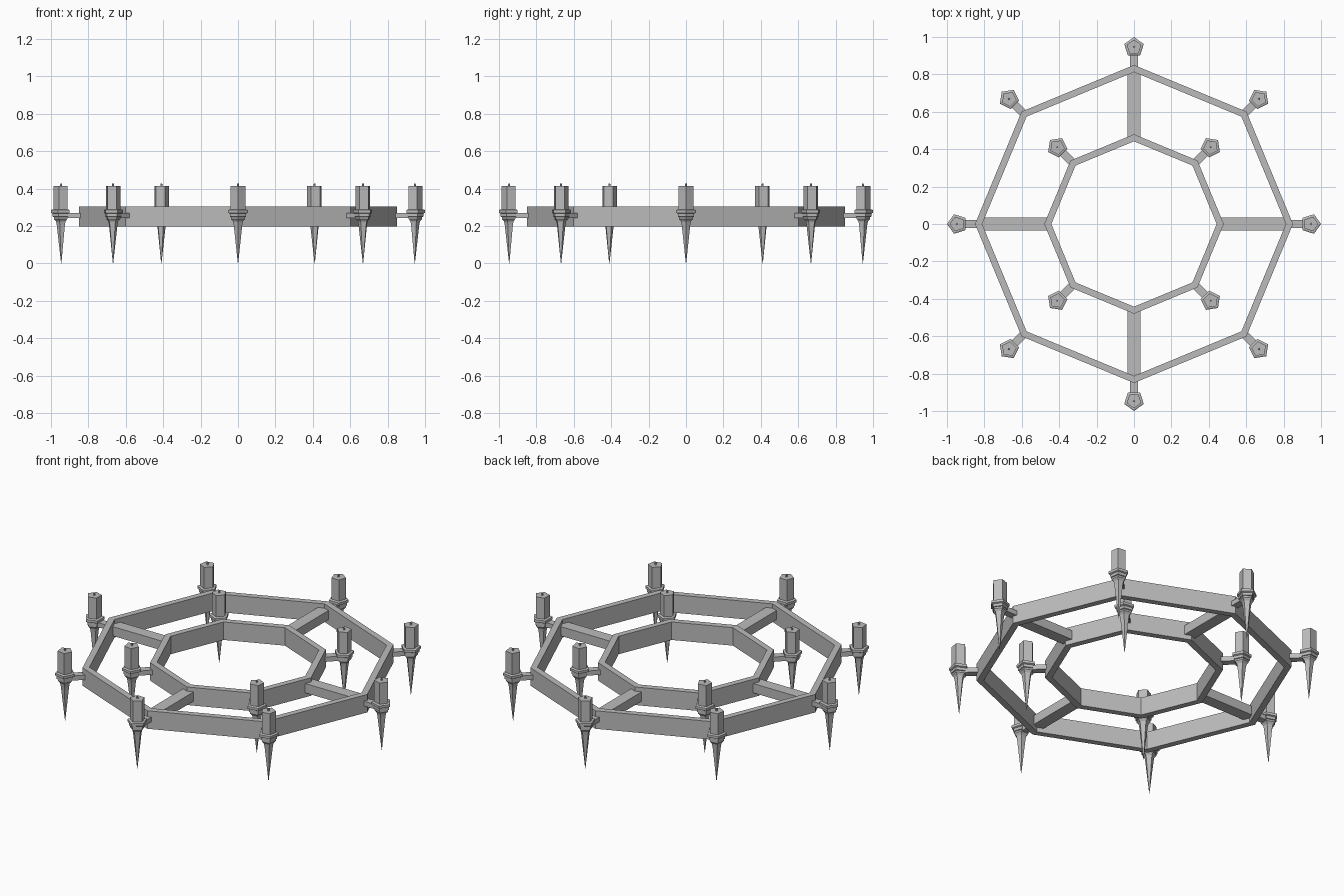
import bpy, bmesh
from math import pi, cos, sin

cube = bpy.data.objects.get("Cube")
if cube:
    bpy.data.objects.remove(cube)

iron = bpy.data.materials.new("grey_iron")
iron.use_nodes = True
GREY = (0.5, 0.5, 0.5, 1)
iron.diffuse_color = GREY
iron.node_tree.nodes["Principled BSDF"].inputs["Base Color"].default_value = GREY


def finish(name, bm, angle=0, radius=0):
    """Turn a bmesh into an object moved out along an angle."""
    bmesh.ops.recalc_face_normals(bm, faces=bm.faces)
    mesh = bpy.data.meshes.new(name)
    bm.to_mesh(mesh)
    bm.free()
    mesh.materials.append(iron)
    obj = bpy.data.objects.new(name, mesh)
    obj.location = (radius * cos(angle), radius * sin(angle), 0)
    obj.rotation_euler.z = angle
    bpy.context.collection.objects.link(obj)


def loft(name, profile, sides, angle=0, radius=0, closed=False):
    """Revolve (radius, height) points; first corner points along local +x."""
    bm = bmesh.new()
    rings = [[bm.verts.new((r * cos(2 * pi * i / sides), r * sin(2 * pi * i / sides), z))
              for i in range(sides)] for r, z in profile]
    pairs = list(zip(rings, rings[1:]))
    if closed:
        pairs.append((rings[-1], rings[0]))
    else:
        bm.faces.new(rings[0])
        bm.faces.new(rings[-1])
    for a, b in pairs:
        for i in range(sides):
            j = (i + 1) % sides
            bm.faces.new((a[i], a[j], b[j], b[i]))
    finish(name, bm, angle, radius)


def bar(name, r0, r1, width, z0, z1, angle):
    """Radial box between two radii."""
    bm = bmesh.new()
    bmesh.ops.create_cube(bm, size=1)
    for v in bm.verts:
        v.co.x = r1 if v.co.x > 0 else r0
        v.co.y *= width
        v.co.z = z1 if v.co.z > 0 else z0
    finish(name, bm, angle)


# Octagonal bands
for name, outer in (("outer_ring", 0.85), ("inner_ring", 0.48)):
    inner = outer - 0.038
    loft(name, [(outer, 0.198), (outer, 0.305), (inner, 0.305), (inner, 0.198)], 8, closed=True)

# Spokes joining the bands
for k in range(4):
    bar("spoke", 0.455, 0.83, 0.07, 0.225, 0.28, k * pi / 2)

# Candle holders with hanging spikes
HOLDER = [(0.001, 0), (0.024, 0.205), (0.028, 0.225), (0.04, 0.238), (0.04, 0.248),
          (0.046, 0.25), (0.046, 0.266), (0.055, 0.27), (0.055, 0.285), (0.046, 0.289)]


def candle_arm(angle, ring_radius, radius):
    bar("arm", ring_radius, radius - 0.02, 0.042, 0.242, 0.27, angle)
    loft("spiked_holder", HOLDER, 5, angle, radius)
    loft("candle", [(0.041, 0.28), (0.041, 0.415)], 5, angle, radius)
    loft("wick", [(0.006, 0.41), (0.005, 0.427)], 5, angle, radius)


for k in range(8):
    candle_arm(k * pi / 4, 0.83, 0.945)
for k in range(4):
    candle_arm(pi / 4 + k * pi / 2, 0.46, 0.58)
